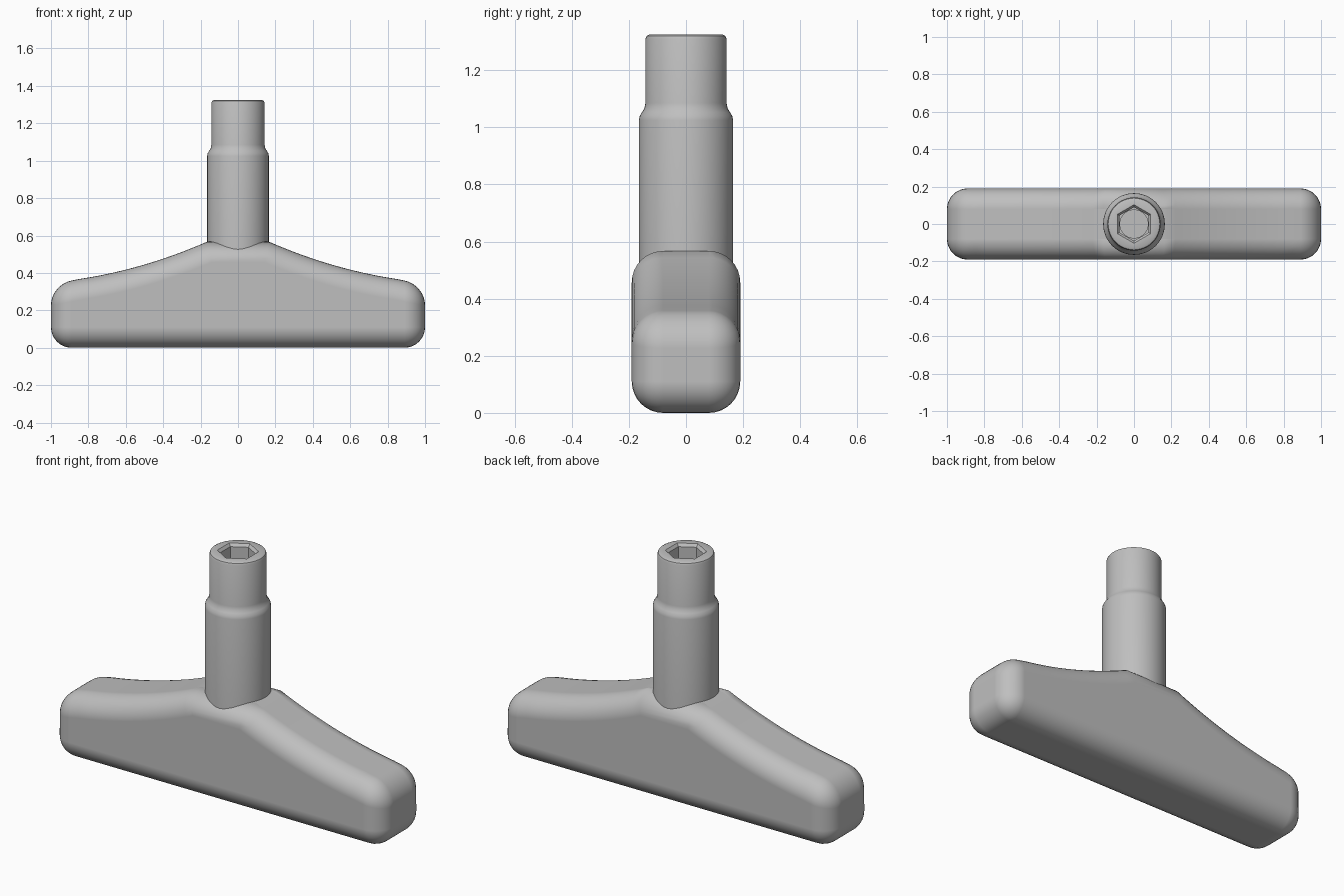
import bpy, bmesh, math

cube = bpy.data.objects.get("Cube")
if cube:
    bpy.data.objects.remove(cube, do_unlink=True)

GREY = (0.52, 0.52, 0.52, 1)
metal = bpy.data.materials.new("plain grey")
metal.use_nodes = True
metal.diffuse_color = GREY
metal.node_tree.nodes["Principled BSDF"].inputs["Base Color"].default_value = GREY


def add_object(name, bm):
    bmesh.ops.recalc_face_normals(bm, faces=bm.faces)
    mesh = bpy.data.meshes.new(name)
    bm.to_mesh(mesh)
    bm.free()
    mesh.materials.append(metal)
    obj = bpy.data.objects.new(name, mesh)
    bpy.context.collection.objects.link(obj)
    bpy.ops.object.select_all(action="DESELECT")
    obj.select_set(True)
    bpy.context.view_layer.objects.active = obj
    return obj


# Handle: mirrored side profile with a concave top, extruded and rounded
HALF_DEPTH, ROUNDING = 0.19, 0.11
start, control, end = (0.165, 0.567), (0.5, 0.42), (0.85, 0.367)
STEPS = 12
half = []
for i in range(STEPS + 1):
    t = i / STEPS
    half.append(tuple((1 - t) ** 2 * a + 2 * t * (1 - t) * b + t * t * c
                      for a, b, c in zip(start, control, end)))
half += [(1, 0.337), (1, 0)]
outline = half + [(-x, z) for x, z in reversed(half)]

bm = bmesh.new()
front = bm.faces.new([bm.verts.new((x, -HALF_DEPTH, z)) for x, z in outline])
extruded = bmesh.ops.extrude_face_region(bm, geom=[front], use_keep_orig=True)
for v in extruded["geom"]:
    if isinstance(v, bmesh.types.BMVert):
        v.co.y = HALF_DEPTH
handle = add_object("handle", bm)
bpy.ops.object.shade_smooth()
bevel = handle.modifiers.new("rounded edges", "BEVEL")
bevel.width = ROUNDING
bevel.segments = 8
bevel.limit_method = "ANGLE"
bevel.angle_limit = math.radians(45)
bevel.use_clamp_overlap = False
bevel.harden_normals = True


# Shaft: stacked rings, round outside and hexagonal in the socket
SIDES = 48


def ring(bm, shape, radius, z):
    verts = []
    for i in range(SIDES):
        a = math.tau * i / SIDES
        r = radius
        if shape == "hex":
            sector = math.pi / 3
            offset = (a + sector / 2) % sector - sector / 2
            r = radius * math.cos(sector / 2) / math.cos(offset)
        verts.append(bm.verts.new((r * math.cos(a), r * math.sin(a), z)))
    return verts


rings = [
    ("round", 0.165, 0.3), ("round", 0.165, 1.025),
    ("round", 0.162, 1.04), ("round", 0.154, 1.053),
    ("round", 0.146, 1.066), ("round", 0.142, 1.085),
    ("round", 0.142, 1.31), ("round", 0.138, 1.32), ("round", 0.128, 1.325),
    ("hex", 0.103, 1.325), ("hex", 0.09, 1.31), ("hex", 0.09, 1.08),
    ("round", 0.075, 1.08), ("round", 0.075, 0.9),
]
bm = bmesh.new()
loops = [ring(bm, *r) for r in rings]
for low, high in zip(loops, loops[1:]):
    for i in range(SIDES):
        j = (i + 1) % SIDES
        bm.faces.new((low[i], low[j], high[j], high[i]))
bm.faces.new(loops[0])
bm.faces.new(loops[-1])
shaft = add_object("socket_shaft", bm)
bpy.ops.object.shade_smooth_by_angle(angle=math.radians(35))
